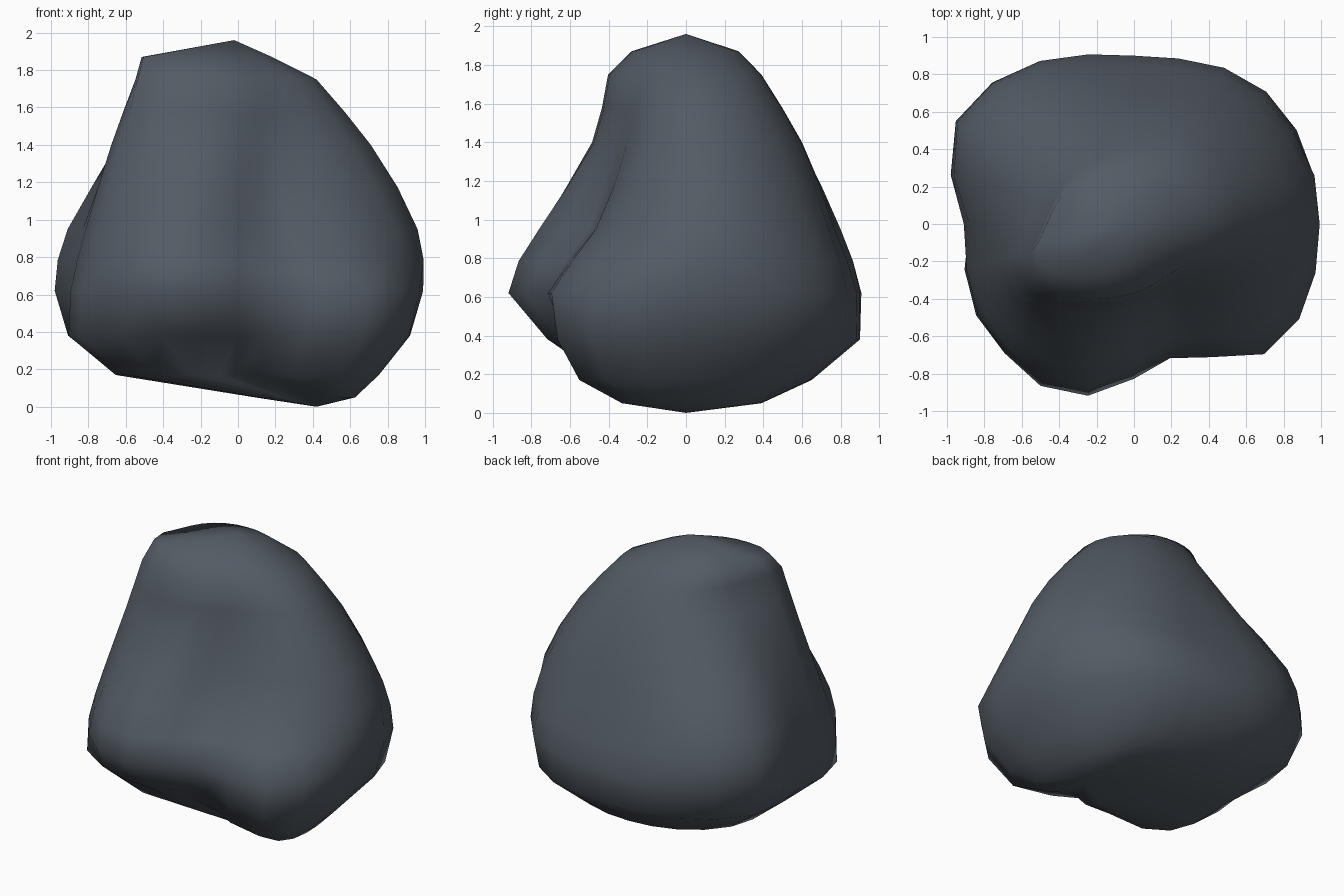
import bpy, bmesh, math

if "Cube" in bpy.data.objects:
    bpy.data.objects.remove(bpy.data.objects["Cube"])

STEPS = 24
# Radius of the boulder at six heights, along ten compass directions (degrees from +x)
HEIGHTS = (.17, .38, .62, .95, 1.4, 1.75)
PROFILES = {
    0:   (.74, .92, .99, .96, .71, .42),    # right
    45:  (.70, .96, 1.0, .90, .68, .43),
    90:  (.65, .90, .90, .78, .60, .39),    # back
    150: (.69, 1.0, 1.10, 1.03, .67, .43),  # back left shoulder
    180: (.65, .88, .91, .83, .65, .48),    # left hollow
    207: (.69, .98, .96, .87, .73, .62),    # front left edge
    228: (.60, .87, .98, .87, .63, .53),
    248: (.40, .78, .99, .84, .52, .43),    # front nose
    288: (.42, .60, .74, .51, .39, .34),    # front hollow
    318: (.80, .96, 1.0, .68, .44, .34),    # front right foot
}


def spline(keys, vals, t):
    """Smooth cubic curve through the given values."""
    last = len(keys) - 1
    i = max(k for k in range(last) if keys[k] <= t)

    def slope(k):
        a, b = max(k - 1, 0), min(k + 1, last)
        return (vals[b] - vals[a]) / (keys[b] - keys[a])

    h = keys[i + 1] - keys[i]
    s = (t - keys[i]) / h
    a, b = vals[i], vals[i + 1]
    ease = s * s * (3 - 2 * s)
    return (a + (b - a) * ease + h * s * (1 - s) ** 2 * slope(i)
            - h * s * s * (1 - s) * slope(i + 1))


def outline(z):
    """Points of the horizontal outline at height z."""
    angles = list(PROFILES)
    radii = [spline(HEIGHTS, p, z) for p in PROFILES.values()]
    keys = [angles[-1] - 360] + angles + [360, 360 + angles[1]]
    vals = [radii[-1]] + radii + radii[:2]
    pts = []
    for i in range(STEPS):
        deg = 360 * i / STEPS
        r = spline(keys, vals, deg)
        a = math.radians(deg)
        pts.append((r * math.cos(a), r * math.sin(a), z))
    return pts


# Stack of outlines, midpoints added between the main heights
levels = [HEIGHTS[0]]
for lo, hi in zip(HEIGHTS, HEIGHTS[1:]):
    if hi - lo > .3:
        levels.append((lo + hi) / 2)
    levels.append(hi)
stack = [outline(z) for z in levels]

# Underside leans to the right foot, crown leans to the left
stack.insert(0, [(.38 * x + .34, .60 * y, .05) for x, y, z in stack[0]])
stack.append([(.72 * x - .12, .70 * y, 1.87) for x, y, z in stack[-1]])

bm = bmesh.new()
rings = [[bm.verts.new(p) for p in pts] for pts in stack]
base = bm.verts.new((.42, 0, 0))
crown = bm.verts.new((-.02, 0, 1.96))
for i in range(STEPS):
    j = (i + 1) % STEPS
    for low, high in zip(rings, rings[1:]):
        bm.faces.new((low[i], low[j], high[j], high[i]))
    bm.faces.new((base, rings[0][j], rings[0][i]))
    bm.faces.new((crown, rings[-1][i], rings[-1][j]))
bmesh.ops.recalc_face_normals(bm, faces=bm.faces)
for f in bm.faces:
    f.smooth = True

mesh = bpy.data.meshes.new("boulder")
bm.to_mesh(mesh)
bm.free()
boulder = bpy.data.objects.new("boulder", mesh)
bpy.context.collection.objects.link(boulder)

# Slate stone colour
stone = bpy.data.materials.new("slate grey stone")
stone.diffuse_color = (.087, .105, .128, 1)
stone.use_nodes = True
stone.node_tree.nodes["Principled BSDF"].inputs["Base Color"].default_value = stone.diffuse_color
mesh.materials.append(stone)
